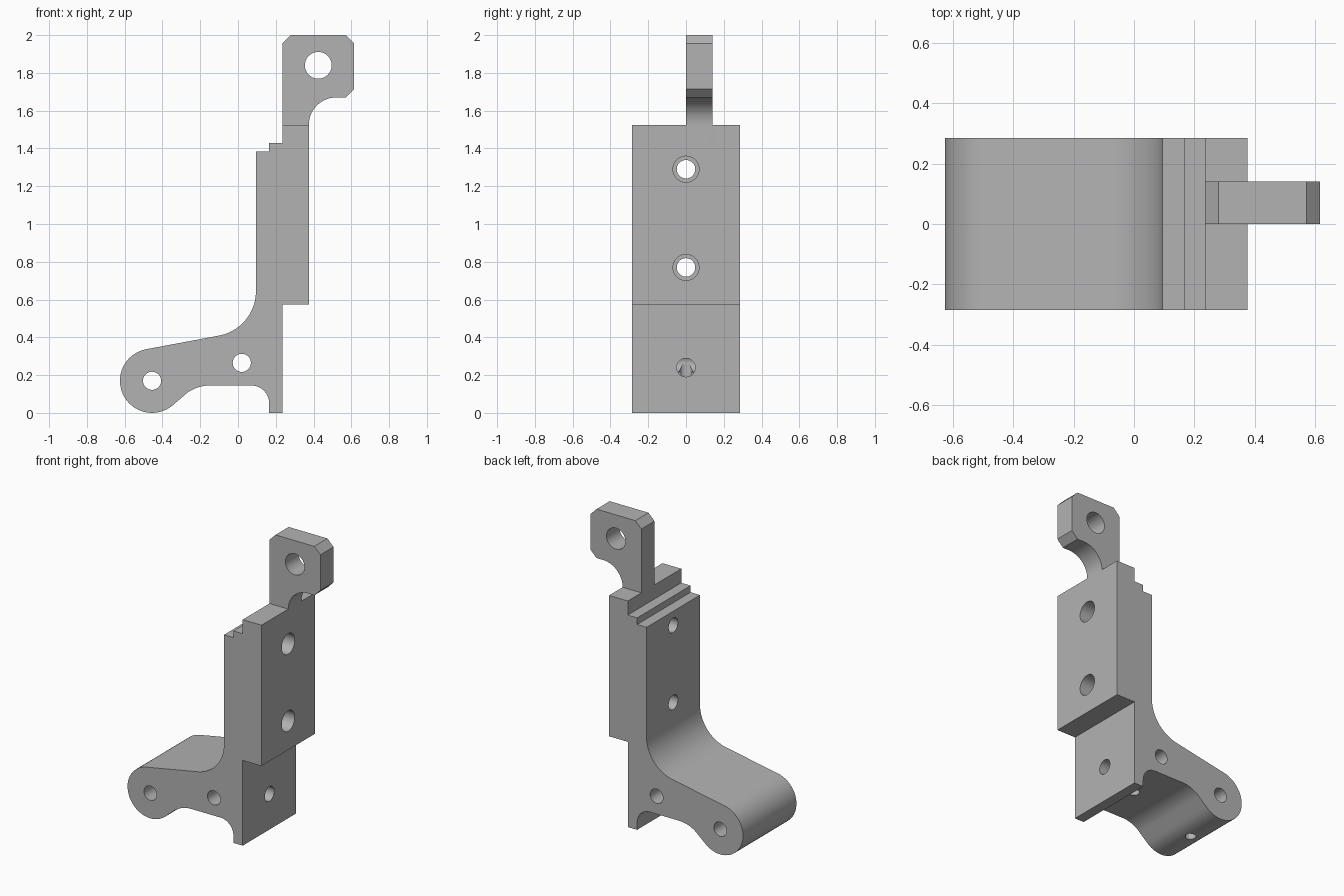
import bpy, bmesh
from math import cos, sin, radians, pi
from mathutils import Matrix, Vector

cube = bpy.data.objects.get("Cube")
if cube:
    bpy.data.objects.remove(cube, do_unlink=True)

grey = bpy.data.materials.new("machined grey")
grey.use_nodes = True
grey.diffuse_color = (0.45, 0.45, 0.45, 1)
grey.node_tree.nodes["Principled BSDF"].inputs["Base Color"].default_value = (0.45, 0.45, 0.45, 1)


def arc(cx, cz, r, start, end, steps=14):
    """Points along an arc in the XZ plane, angles in degrees."""
    angles = [radians(start + (end - start) * i / steps) for i in range(steps + 1)]
    return [(cx + r * cos(a), cz + r * sin(a)) for a in angles]


def add_object(name, bm):
    bmesh.ops.recalc_face_normals(bm, faces=bm.faces)
    mesh = bpy.data.meshes.new(name)
    bm.to_mesh(mesh)
    bm.free()
    mesh.materials.append(grey)
    obj = bpy.data.objects.new(name, mesh)
    bpy.context.collection.objects.link(obj)
    return obj


def extrude_profile(name, points, y0, y1):
    bm = bmesh.new()
    face = bm.faces.new([bm.verts.new((x, y0, z)) for x, z in points])
    side = bmesh.ops.extrude_face_region(bm, geom=[face])["geom"]
    moved = [g for g in side if isinstance(g, bmesh.types.BMVert)]
    bmesh.ops.translate(bm, verts=moved, vec=(0, y1 - y0, 0))
    return add_object(name, bm)


def drill(name, start, end, radius):
    """Cylindrical cutter between two points."""
    a, b = Vector(start), Vector(end)
    turn = (b - a).to_track_quat("Z", "Y").to_matrix().to_4x4()
    bm = bmesh.new()
    bmesh.ops.create_cone(bm, cap_ends=True, segments=40, radius1=radius, radius2=radius,
                          depth=(b - a).length, matrix=Matrix.Translation((a + b) / 2) @ turn)
    cutter = add_object(name, bm)
    cutter.hide_render = True
    return cutter


def combine(target, other, operation):
    bpy.context.view_layer.objects.active = target
    mod = target.modifiers.new(operation.lower(), "BOOLEAN")
    mod.operation, mod.solver, mod.object = operation, "EXACT", other
    bpy.ops.object.modifier_apply(modifier=mod.name)
    bpy.data.objects.remove(other, do_unlink=True)


# Main bracket: rounded foot arm, filleted upright and stepped top
outline = arc(-0.455, 0.17, 0.17, 101.5, 315, 36)
outline += arc(-0.15, -0.055, 0.2, 135, 90)
outline += arc(0.07, 0.05, 0.095, 90, 0)
outline += [(0.165, 0), (0.235, 0), (0.235, 0.575), (0.375, 0.575), (0.375, 1.525),
            (0.235, 1.525), (0.235, 1.43), (0.165, 1.43), (0.165, 1.385), (0.095, 1.385)]
outline += arc(-0.145, 0.645, 0.24, 0, -78.5, 20)
bracket = extrude_profile("bracket", outline, -0.285, 0.285)

# Top lug with chamfered corners and a curved neck
lug_outline = [(0.235, 1.525)] + arc(0.52, 1.525, 0.145, 180, 90)
lug_outline += [(0.57, 1.67), (0.615, 1.715), (0.615, 1.955), (0.57, 2), (0.28, 2), (0.235, 1.955)]
lug = extrude_profile("lug", lug_outline, 0, 0.14)
combine(bracket, lug, "UNION")

# Cross holes through the arm and the lug
for x, z, r in [(-0.455, 0.17, 0.048), (0.02, 0.265, 0.048), (0.425, 1.84, 0.071)]:
    combine(bracket, drill("cross_hole", (x, -0.4, z), (x, 0.4, z), r), "DIFFERENCE")

# Counterbored mounting holes through the upright
for z in (0.77, 1.29):
    combine(bracket, drill("bolt_hole", (0, 0, z), (0.5, 0, z), 0.049), "DIFFERENCE")
    combine(bracket, drill("counterbore", (0.2, 0, z), (0.5, 0, z), 0.069), "DIFFERENCE")

# Set screw holes that meet the cross holes
combine(bracket, drill("side_screw_hole", (0.02, 0, 0.24), (0.4, 0, 0.24), 0.049), "DIFFERENCE")
combine(bracket, drill("under_screw_hole", (0, 0, 0.05), (0, 0, 0.26), 0.034), "DIFFERENCE")
combine(bracket, drill("arm_screw_hole", (-0.455, 0, -0.1), (-0.455, 0, 0.17), 0.034), "DIFFERENCE")

# Smooth curved walls, keep sharp edges
bpy.ops.object.select_all(action="DESELECT")
bracket.select_set(True)
bpy.context.view_layer.objects.active = bracket
bpy.ops.object.shade_smooth_by_angle(angle=radians(30))
